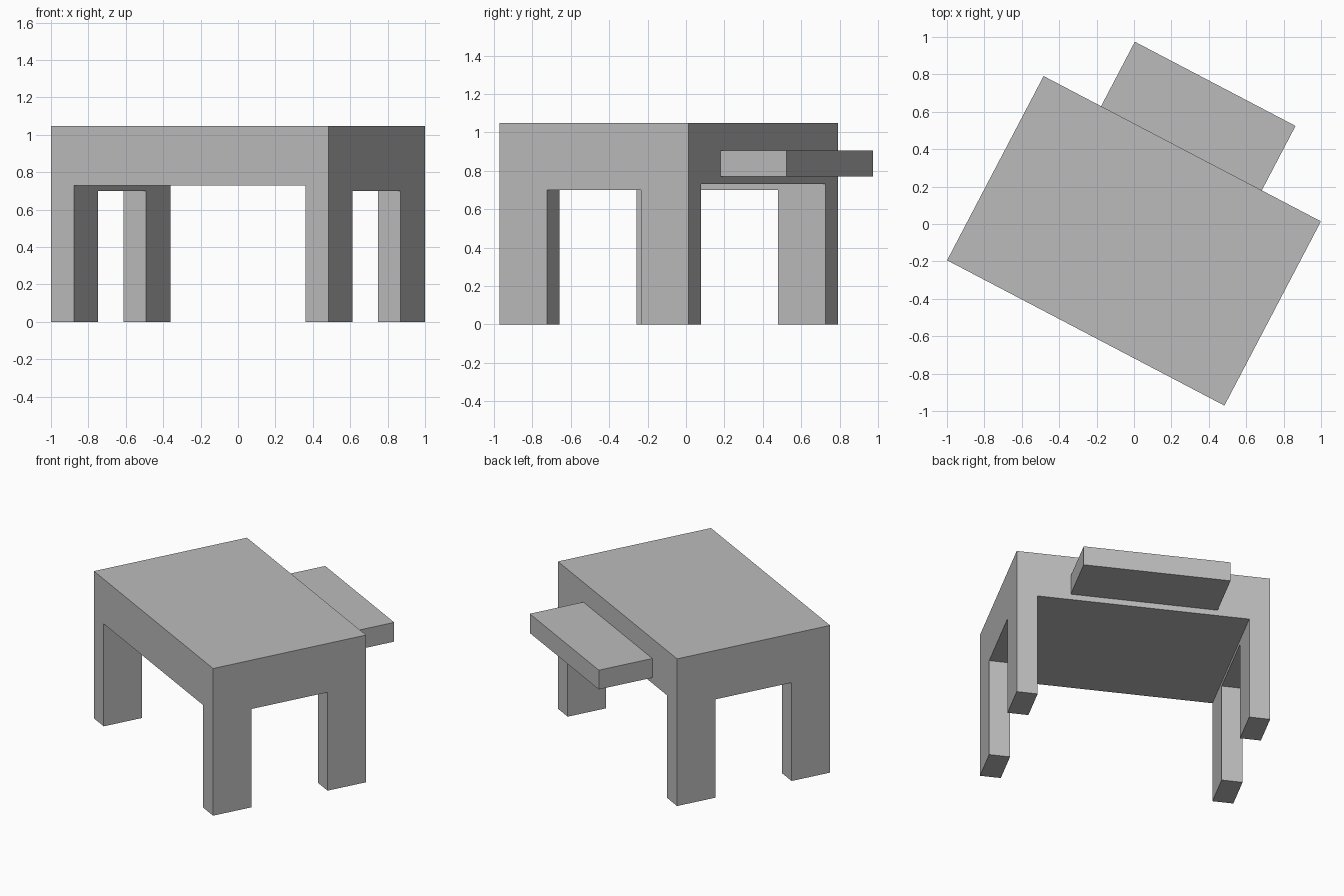
import bpy
import bmesh
from math import radians
from mathutils import Matrix

if "Cube" in bpy.data.objects:
    bpy.data.objects.remove(bpy.data.objects["Cube"], do_unlink=True)

# Overall sizes, in the table's own axes
WIDTH, DEPTH, HEIGHT = 1.674, 1.112, 1.048
LEG_WIDTH, LEG_DEPTH = 0.138, 0.28
FRONT_ARCH, SIDE_ARCH = 0.73, 0.70
SHELF_WIDTH, SHELF_REACH = 0.97, 0.389
SHELF_BOTTOM, SHELF_TOP = 0.77, 0.907
PLACEMENT = Matrix.Translation((0, -0.09, 0)) @ Matrix.Rotation(radians(-27.65), 4, "Z")

grey = bpy.data.materials.new("plain grey")
grey.use_nodes = True
grey.diffuse_color = (0.5, 0.5, 0.5, 1)
grey.node_tree.nodes["Principled BSDF"].inputs["Base Color"].default_value = (0.5, 0.5, 0.5, 1)


def finish(name, bm):
    bmesh.ops.recalc_face_normals(bm, faces=bm.faces)
    mesh = bpy.data.meshes.new(name)
    bm.to_mesh(mesh)
    bm.free()
    mesh.materials.append(grey)
    obj = bpy.data.objects.new(name, mesh)
    obj.matrix_world = PLACEMENT
    bpy.context.collection.objects.link(obj)
    return obj


def box(name, low, high):
    bm = bmesh.new()
    bmesh.ops.create_cube(bm, size=1)
    for v in bm.verts:
        v.co = [lo + (c + 0.5) * (hi - lo) for c, lo, hi in zip(v.co, low, high)]
    return finish(name, bm)


# Table body: an arch profile extruded from front to back
outer, inner = WIDTH / 2, WIDTH / 2 - LEG_WIDTH
half = [(inner, FRONT_ARCH), (inner, 0), (outer, 0), (outer, HEIGHT)]
profile = half + [(-x, z) for x, z in reversed(half)]
bm = bmesh.new()
face = bm.faces.new([bm.verts.new((x, -DEPTH / 2, z)) for x, z in profile])
extruded = bmesh.ops.extrude_face_region(bm, geom=[face])["geom"]
bmesh.ops.translate(bm, vec=(0, DEPTH, 0),
                    verts=[g for g in extruded if isinstance(g, bmesh.types.BMVert)])
body = finish("table_body", bm)

# Opening through both sides, leaving four legs
gap = DEPTH / 2 - LEG_DEPTH
cutter = box("side_opening_cutter", (-WIDTH, -gap, -1), (WIDTH, gap, SIDE_ARCH))
cutter.hide_render = True
cutter.hide_viewport = True
cutter.display_type = "WIRE"
cut = body.modifiers.new("side openings", "BOOLEAN")
cut.operation = "DIFFERENCE"
cut.solver = "EXACT"
cut.object = cutter

# Shelf fixed to the back of the body
box("back_shelf", (-SHELF_WIDTH / 2 - 0.005, DEPTH / 2, SHELF_BOTTOM),
    (SHELF_WIDTH / 2 - 0.005, DEPTH / 2 + SHELF_REACH, SHELF_TOP))
